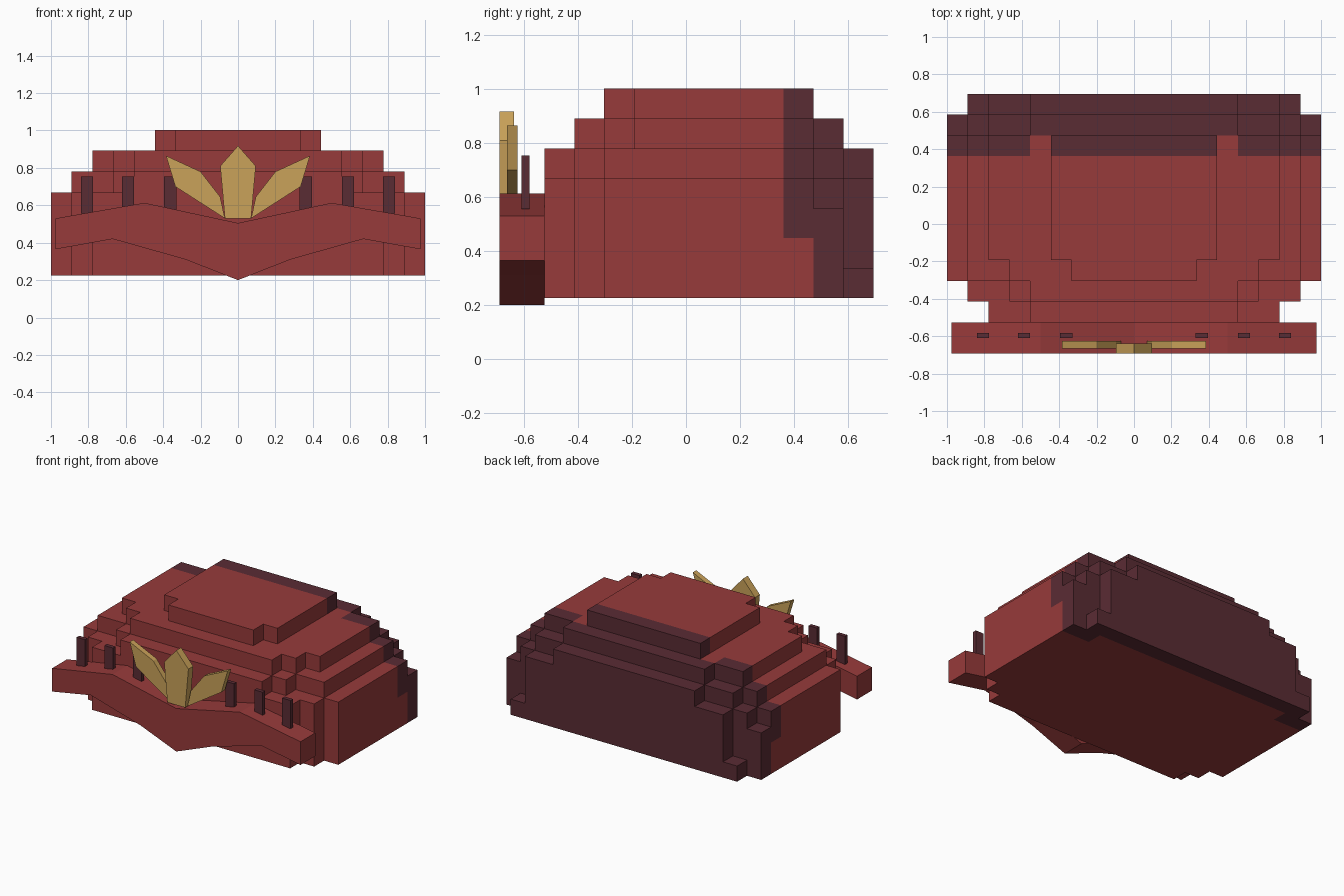
import bpy
import bmesh

if "Cube" in bpy.data.objects:
    bpy.data.objects.remove(bpy.data.objects["Cube"])


def material(name, rgb):
    m = bpy.data.materials.new(name)
    m.diffuse_color = (*rgb, 1)
    m.use_nodes = True
    m.node_tree.nodes["Principled BSDF"].inputs["Base Color"].default_value = m.diffuse_color
    return m


RED = material("red_cloth", (0.31, 0.043, 0.043))
DARK = material("dark_maroon", (0.102, 0.025, 0.034))
GOLD = material("gold", (0.59, 0.36, 0.10))


def finish(name, bm, mats):
    bmesh.ops.recalc_face_normals(bm, faces=bm.faces)
    mesh = bpy.data.meshes.new(name)
    bm.to_mesh(mesh)
    bm.free()
    for m in mats:
        mesh.materials.append(m)
    ob = bpy.data.objects.new(name, mesh)
    bpy.context.collection.objects.link(ob)
    return ob


def plate(name, outline, y0, y1, mat):
    """Extrude an x-z outline from y0 to y1."""
    bm = bmesh.new()
    face = bm.faces.new([bm.verts.new((x, y0, z)) for x, z in outline])
    ext = bmesh.ops.extrude_face_region(bm, geom=[face])
    verts = [g for g in ext["geom"] if isinstance(g, bmesh.types.BMVert)]
    bmesh.ops.translate(bm, vec=(0, y1 - y0, 0), verts=verts)
    return finish(name, bm, [mat])


# Stepped crown: half width in cells for each row (front to back) of each layer
S = 1 / 9
Y0, Z0 = -0.526, 0.225
LAYERS = [
    [7, 8] + [9] * 8 + [8],
    [7, 8] + [9] * 8 + [7],
    [7, 8] + [9] * 8 + [7],
    [7, 8] + [9] * 7 + [8, 7],
    [5, 6] + [8] * 7 + [7, 5],
    [0, 5, 6] + [7] * 6 + [5, 0],
    [0, 0, 3] + [4] * 6 + [0, 0],
]


def filled(i, j, k):
    return 0 <= k < 7 and 0 <= j < 11 and -LAYERS[k][j] <= i < LAYERS[k][j]


def is_dark(i, j, k):
    col = i if i >= 0 else -i - 1
    if j == 8:
        return k >= 2 and not (k == 5 and col == 4)
    if j == 9 and k == 0:
        return col >= 7
    return j >= 9


bm = bmesh.new()
corners = {}


def corner(p):
    if p not in corners:
        corners[p] = bm.verts.new((p[0] * S, Y0 + p[1] * S, Z0 + p[2] * S))
    return corners[p]


for k in range(7):
    for j in range(11):
        for i in range(-9, 9):
            if not filled(i, j, k):
                continue
            for axis in range(3):
                for side in (0, 1):
                    near = [i, j, k]
                    near[axis] += 2 * side - 1
                    if filled(*near):
                        continue
                    u, v = (axis + 1) % 3, (axis + 2) % 3
                    ring = []
                    for a, b in ((0, 0), (1, 0), (1, 1), (0, 1)):
                        p = [i, j, k]
                        p[axis] += side
                        p[u] += a
                        p[v] += b
                        ring.append(corner(tuple(p)))
                    face = bm.faces.new(ring if side else ring[::-1])
                    face.material_index = int(is_dark(i, j, k))
bmesh.ops.dissolve_limit(bm, angle_limit=0.02, verts=bm.verts, edges=bm.edges,
                         delimit={'MATERIAL'})
finish("crown", bm, [RED, DARK])


# Wavy front brim, mirrored outline
top = [(0.975, 0.53), (0.5, 0.613)]
low = [(0.28, 0.31), (0.67, 0.42), (0.975, 0.365)]
outline = ([(0, 0.2)] + low + top + [(0, 0.505)]
           + [(-x, z) for x, z in top[::-1]] + [(-x, z) for x, z in low[::-1]])
plate("brim", outline, -0.692, -0.526, RED)

# Pegs and side leaves on both sides
LEAF = [(0.07, 0.53), (0.335, 0.70), (0.385, 0.865), (0.2, 0.78), (0.095, 0.645)]
for s, side in ((-1, "left"), (1, "right")):
    for n, x in enumerate((0.363, 0.588, 0.807)):
        box = [(s * (x + dx), z) for dx, z in
               ((-0.033, 0.555), (0.033, 0.555), (0.033, 0.755), (-0.033, 0.755))]
        plate(f"peg_{side}_{n}", box, -0.61, -0.582, DARK)
    plate(f"crest_leaf_{side}", [(s * x, z) for x, z in LEAF], -0.665, -0.626, GOLD)

# Central crest leaf
plate("crest_center", [(-0.07, 0.53), (0.07, 0.53), (0.095, 0.81), (0, 0.918),
                       (-0.095, 0.81)], -0.692, -0.638, GOLD)
